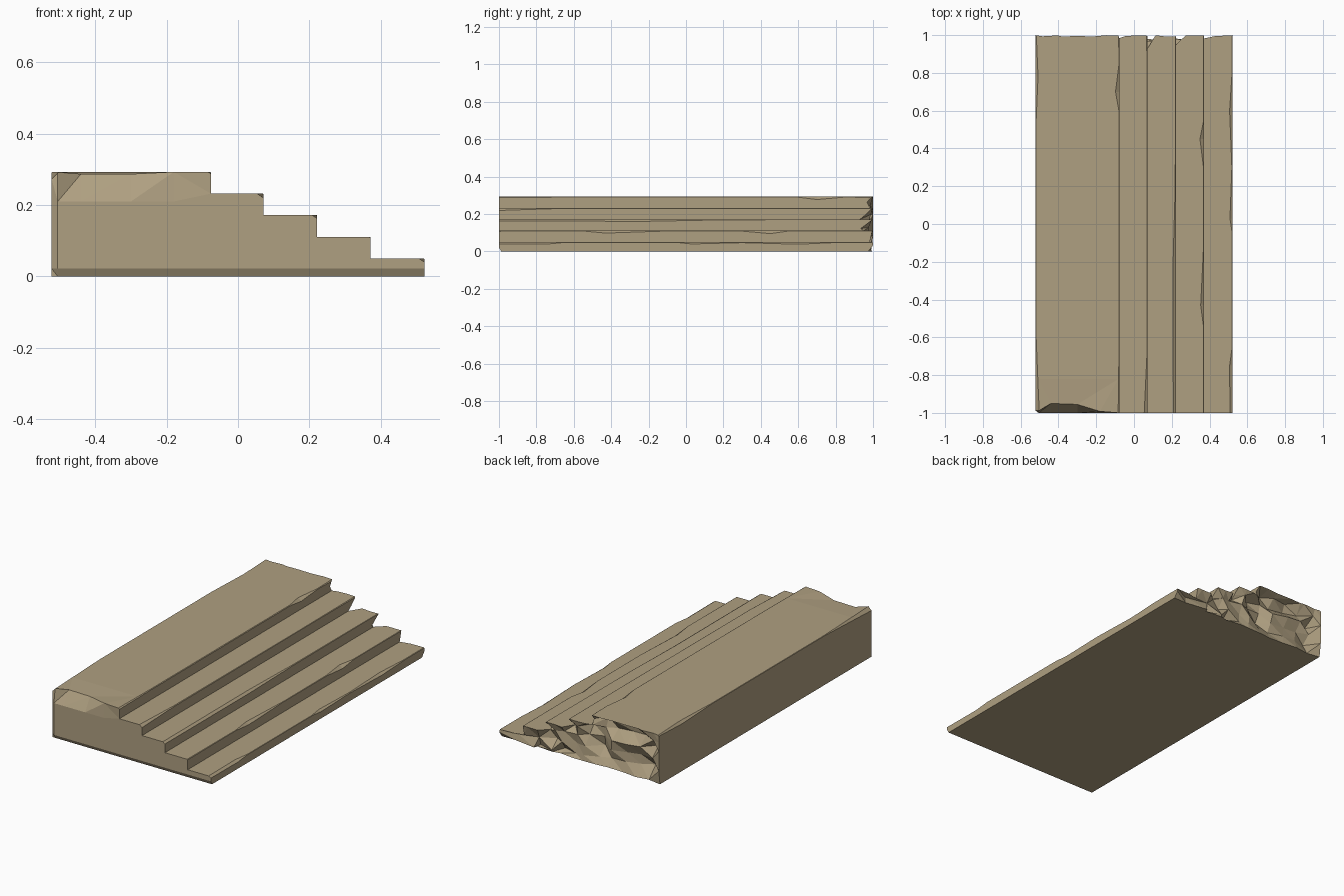
import bpy, bmesh, random
from mathutils import Vector

if "Cube" in bpy.data.objects:
    bpy.data.objects.remove(bpy.data.objects["Cube"])

random.seed(4)

# Step noses: x of the riser, height of the tread, and chip sizes along y
STEPS = [
    (-0.076, 0.293, [(-1, .008), (-.7, .004), (.6, .004), (.7, .022), (.85, .003), (1, .006)]),
    (0.072, 0.232, [(-1, .018), (-.7, .004), (.5, .002), (1, .005)]),
    (0.222, 0.172, [(-1, .014), (-.2, .015), (.2, .004), (.8, .002), (1, .002)]),
    (0.371, 0.111, [(-1, .004), (-.55, .002), (-.43, .018), (-.1, .002), (.3, .003), (.45, .022), (.55, .002), (1, .003)]),
    (0.522, 0.050, [(-1, .014), (-.75, .016), (-.65, .002), (-.05, .002), (.03, .014), (.3, .004), (.6, .016), (.8, .003), (1, .003)]),
]
BACK = [(-1, .02), (-.8, .012), (-.55, .002), (.5, .002), (.78, .014), (1, .005)]
XL = -0.522


def lerp(table, y):
    for (a, u), (b, v) in zip(table, table[1:]):
        if y <= b:
            return u + (v - u) * (y - a) / (b - a)
    return table[-1][1]


def profile(y):
    c = lerp(BACK, y)
    pts = [(XL, 0), (XL, .293 - c), (XL + c, .293)]
    for i, (x, z, t) in enumerate(STEPS):
        s = lerp(t, y)
        low = STEPS[i + 1][1] if i < 4 else 0
        pts += [(x - s, z), (x, z - .7 * s), (x, low)]
    return pts


# Stepped body lofted along y
bm = bmesh.new()
ys = sorted({y for t in [s[2] for s in STEPS] + [BACK] for y, _ in t} | {-.82, .85})
rings = [[bm.verts.new((x, y, z)) for x, z in profile(y)] for y in ys]
n = len(rings[0])
for a, b in zip(rings, rings[1:]):
    for i in range(n):
        j = (i + 1) % n
        bm.faces.new((a[i], b[i], b[j], a[j]))
bm.faces.new(rings[0])
bm.faces.new(rings[-1][::-1])
bmesh.ops.recalc_face_normals(bm, faces=bm.faces)


# Cut both end faces into a loose grid
def cut(end, co, no):
    fs = [f for f in bm.faces if all(abs(v.co.y - end) < 1e-4 for v in f.verts)]
    es = {e for f in fs for e in f.edges}
    vs = {v for f in fs for v in f.verts}
    bmesh.ops.bisect_plane(bm, geom=fs + list(es) + list(vs), dist=1e-5,
                           plane_co=co, plane_no=no)


for x in (-.505, -.44, -.3, -.18, .16):
    cut(-1, (x, 0, 0), (1, 0, 0))
for z in (.022, .21):
    cut(-1, (0, 0, z), (0, 0, 1))
for x in (-.44, -.36, -.27, -.17, -.1, -.01, .05, .14, .19, .29, .44):
    cut(1, (x, 0, 0), (1, 0, .15))
for z in (.03, .085, .145, .2, .255):
    cut(1, (0, 0, z), (.1, 0, 1))

# Chip the front end, hollow out the broken far end
CHIP = [(-.53, .012), (-.5, .012), (-.44, .05), (-.3, .045), (-.18, .008), (-.08, 0), (.6, 0)]
for v in bm.verts:
    x, y, z = v.co
    if y < -.999:
        if z > .26:
            v.co += Vector((0, lerp(CHIP, x), -.006 if -.48 < x < -.2 else 0))
        elif z < .001:
            v.co.y += .012
        elif x < -.515:
            v.co.y += .012
    elif y > .999:
        top = max([s[1] for s in STEPS if x <= s[0] + .001] or [.05])
        if z > top - .004:
            v.co.y -= .065 if abs(x + .28) < .03 else random.uniform(0, .008)
        elif z < .001:
            v.co.y -= random.uniform(.005, .03)
        elif x > XL + .01 and x < .5:
            v.co.y -= random.uniform(.01, .085)
bmesh.ops.triangulate(bm, faces=[f for f in bm.faces if len(f.verts) > 3])
bmesh.ops.recalc_face_normals(bm, faces=bm.faces)

me = bpy.data.meshes.new("stone_steps")
bm.to_mesh(me)
bm.free()
mat = bpy.data.materials.new("tan stone")
mat.diffuse_color = (.43, .35, .22, 1)
mat.use_nodes = True
mat.node_tree.nodes["Principled BSDF"].inputs["Base Color"].default_value = mat.diffuse_color
me.materials.append(mat)
bpy.context.collection.objects.link(bpy.data.objects.new("stone_steps", me))
